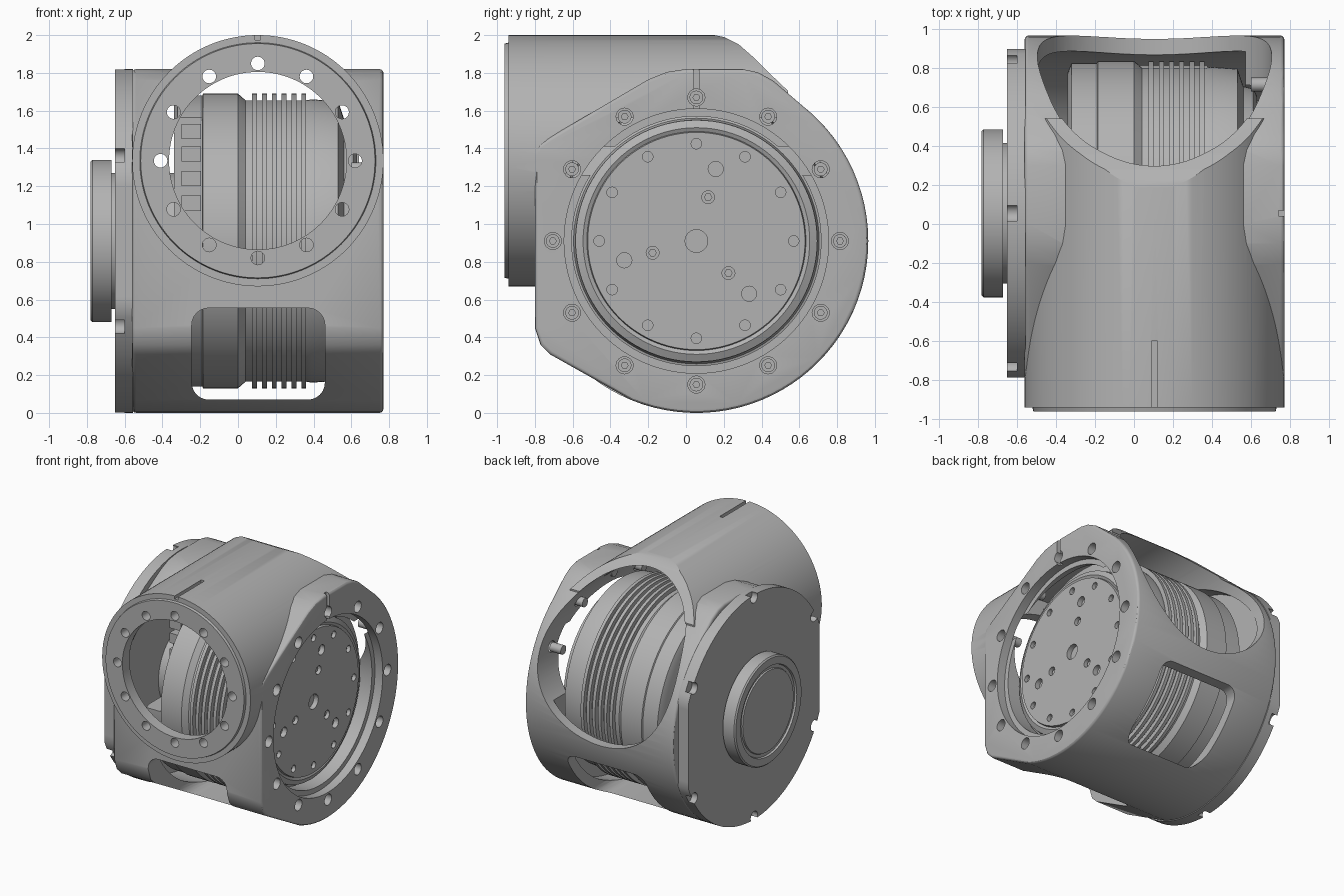
import bpy, bmesh
from math import sin, cos, radians, tau

if "Cube" in bpy.data.objects:
    bpy.data.objects.remove(bpy.data.objects["Cube"])

GREY = bpy.data.materials.new("light_grey")
GREY.use_nodes = True
GREY.diffuse_color = (0.45, 0.45, 0.45, 1)
GREY.node_tree.nodes["Principled BSDF"].inputs["Base Color"].default_value = (0.45, 0.45, 0.45, 1)

HUB = (0.055, 0.91)      # y, z of the drum axis
NECK = (0.105, 1.335)    # x, z of the tube axis


def place(axis, u, a, b):
    return (u, a, b) if axis == "x" else (a, u, b)


def finish(name, bm):
    bmesh.ops.remove_doubles(bm, verts=bm.verts, dist=1e-5)
    bmesh.ops.recalc_face_normals(bm, faces=bm.faces)
    mesh = bpy.data.meshes.new(name)
    bm.to_mesh(mesh)
    bm.free()
    mesh.materials.append(GREY)
    obj = bpy.data.objects.new(name, mesh)
    bpy.context.collection.objects.link(obj)
    return obj


def lathe(name, axis, profile, centres, n=96):
    """Solid of revolution from (position, radius) points, once per centre."""
    bm = bmesh.new()
    profile = [(profile[0][0], 0)] + profile + [(profile[-1][0], 0)]
    for ca, cb in centres:
        rings = [[bm.verts.new(place(axis, u, ca + r * cos(tau * i / n), cb + r * sin(tau * i / n)))
                  for i in range(n)] for u, r in profile]
        for low, high in zip(rings[1:], rings[2:-1]):
            for i in range(n):
                j = (i + 1) % n
                bm.faces.new((low[i], low[j], high[j], high[i]))
        for ring in (rings[1], rings[-2]):
            bm.faces.new(ring)
        for ring in (rings[0], rings[-1]):
            bmesh.ops.delete(bm, geom=ring, context="VERTS")
    return finish(name, bm)


def rod(name, axis, a, b, r, centres, n=24):
    return lathe(name, axis, [(a, r), (b, r)], centres, n)


def prism(name, axis, points, a, b):
    bm = bmesh.new()
    ends = [[bm.verts.new(place(axis, u, p, q)) for p, q in points] for u in (a, b)]
    for end in ends:
        bm.faces.new(end)
    for i in range(len(points)):
        j = (i + 1) % len(points)
        bm.faces.new((ends[0][i], ends[0][j], ends[1][j], ends[1][i]))
    return finish(name, bm)


def box(name, x, y, z):
    return prism(name, "x", [(y[0], z[0]), (y[1], z[0]), (y[1], z[1]), (y[0], z[1])], *x)


def apply(obj, mod):
    bpy.context.view_layer.objects.active = obj
    bpy.ops.object.modifier_apply(modifier=mod.name)


def boolean(obj, other, op="DIFFERENCE"):
    mod = obj.modifiers.new("cut", "BOOLEAN")
    mod.operation, mod.solver, mod.object = op, "EXACT", other
    apply(obj, mod)
    bpy.data.objects.remove(other)


def bevel(obj, width, segments=3):
    mod = obj.modifiers.new("round", "BEVEL")
    mod.width, mod.segments, mod.angle_limit = width, segments, radians(50)
    apply(obj, mod)


def circle(centre, r, count=12, start=0):
    return [(centre[0] + r * cos(radians(start) + tau * i / count),
             centre[1] + r * sin(radians(start) + tau * i / count)) for i in range(count)]


# Housing: rounded side profile joined with the front tube
outline = [(HUB[0] + 0.91 * cos(radians(t)), HUB[1] + 0.91 * sin(radians(t)))
           for t in range(52, -114, -4)]
outline += [(-0.72, 0.31), (-0.77, 0.36), (-0.8, 0.45), (-0.8, 1.38), (-0.78, 1.42), (-0.72, 1.46),
            (-0.2, 1.765), (-0.1, 1.805), (0, 1.82), (0.3, 1.82), (0.38, 1.803), (0.46, 1.76)]
housing = prism("housing", "x", outline, -0.56, 0.77)
bevel(housing, 0.02)
tube = lathe("front_tube", "y", [(-0.96, 0.62), (-0.94, 0.625), (-0.94, 0.665), (0.7, 0.665)], [NECK], 128)
boolean(tube, prism("tube_limit", "x", [(-1, 0.6), (-1, 2.1), (0.1, 2.1), (0.1, 2.01), (0.2, 1.99),
                                        (0.28, 1.95), (0.36, 1.88), (0.44, 1.8), (0.54, 1.705), (0.5, 0.6)],
                    -1, 1), "INTERSECT")
boolean(housing, tube, "UNION")

# Housing openings: drum bore, tube bore, windows
boolean(housing, lathe("drum_bore", "x", [(-0.5, 0.83), (0.57, 0.83), (0.57, 0.66), (0.7, 0.66),
                                          (0.7, 0.7), (0.9, 0.7)], [HUB], 128))
boolean(housing, lathe("tube_bore", "y", [(-1.1, 0.47), (-0.87, 0.47), (-0.87, 0.6), (1.2, 0.6)], [NECK], 128))
window = [(cx + 0.09 * cos(radians(t)), cz + 0.09 * sin(radians(t)))
          for cx, cz, s in ((0.37, 0.465, 0), (-0.155, 0.465, 90), (-0.155, 0.16, 180), (0.37, 0.16, 270))
          for t in range(s, s + 91, 15)]
boolean(housing, prism("window_cut", "y", window, -1.1, 1.2))

# Bolt holes and index slots
boolean(housing, rod("flange_holes", "y", -1.1, -0.8, 0.036, circle(NECK, 0.515)))
boolean(housing, rod("side_holes", "x", 0.66, 0.9, 0.045, circle(HUB, 0.76)))
boolean(housing, box("top_slot", (0.09, 0.12), (-1.1, -0.6), (1.975, 2.1)))
boolean(housing, box("side_slot", (0.74, 0.9), (0.04, 0.07), (1.57, 1.9)))
bolts = rod("side_bolts", "x", 0.6, 0.7, 0.036, circle(HUB, 0.76))
boolean(bolts, rod("bolt_sockets", "x", 0.68, 0.8, 0.018, circle(HUB, 0.76), 6))

# Ribbed inner drum
profile = [(-0.34, 0.72), (-0.32, 0.77), (-0.19, 0.77), (-0.185, 0.78), (0, 0.78), (0.04, 0.745)]
for i in range(6):
    x = 0.075 + i * 0.052
    profile += [(x, 0.745), (x, 0.78), (x + 0.026, 0.78), (x + 0.026, 0.745)]
profile += [(0.39, 0.75), (0.53, 0.74), (0.56, 0.65), (0.6, 0.64)]
drum = lathe("ribbed_drum", "x", profile, [HUB], 128)
boolean(drum, box("connector_recess", (-0.4, -0.19), (-1, -0.35), (0.9, 1.6)))

# Connectors in the drum recess
for i, z in enumerate((1.07, 1.2, 1.33, 1.45)):
    box("connector_%d" % (i + 1), (-0.3, -0.195), (-0.45, -0.34), (z, z + 0.08))

# Output disc with its holes
disc = lathe("output_disc", "x", [(0.55, 0.64), (0.61, 0.64), (0.63, 0.6), (0.62, 0.58), (0.64, 0.575)], [HUB], 96)
boolean(disc, rod("disc_holes", "x", 0.61, 0.8, 0.028, circle(HUB, 0.515), 16))
boolean(disc, rod("disc_pins", "x", 0.6, 0.8, 0.04, circle(HUB, 0.395, 3, 75), 20))
boolean(disc, rod("disc_screw_holes", "x", 0.6, 0.8, 0.034, circle(HUB, 0.24, 3, 75), 20))
boolean(disc, rod("disc_centre", "x", 0.6, 0.8, 0.06, [HUB], 24))
rod("disc_screws", "x", 0.58, 0.62, 0.022, circle(HUB, 0.24, 3, 75), 6)

# Side cover with flat sides and edge notches
cover_outline = [(HUB[0] + max(-0.84, min(0.84, 0.91 * cos(tau * i / 96))), HUB[1] + 0.91 * sin(tau * i / 96))
                 for i in range(96)]
cover = prism("side_cover", "x", cover_outline, -0.65, -0.555)
boolean(cover, rod("cover_notches", "x", -0.8, -0.6, 0.045, circle(HUB, 0.89, 6, 30)))

# Hub on the cover, and the shaft behind it
hub = lathe("side_hub", "x", [(-0.63, 0.36), (-0.67, 0.36), (-0.67, 0.43), (-0.77, 0.43), (-0.78, 0.42),
                              (-0.78, 0.36), (-0.765, 0.355), (-0.765, 0.33), (-0.775, 0.325)], [HUB], 96)
rod("inner_shaft", "x", -0.56, -0.3, 0.36, [HUB], 64)

# Smooth curved surfaces, keep edges sharp
bpy.ops.object.select_all(action="DESELECT")
for obj in bpy.context.collection.objects:
    if obj.type == "MESH" and GREY.name in obj.data.materials:
        obj.select_set(True)
bpy.context.view_layer.objects.active = housing
bpy.ops.object.shade_smooth_by_angle(angle=radians(30))
